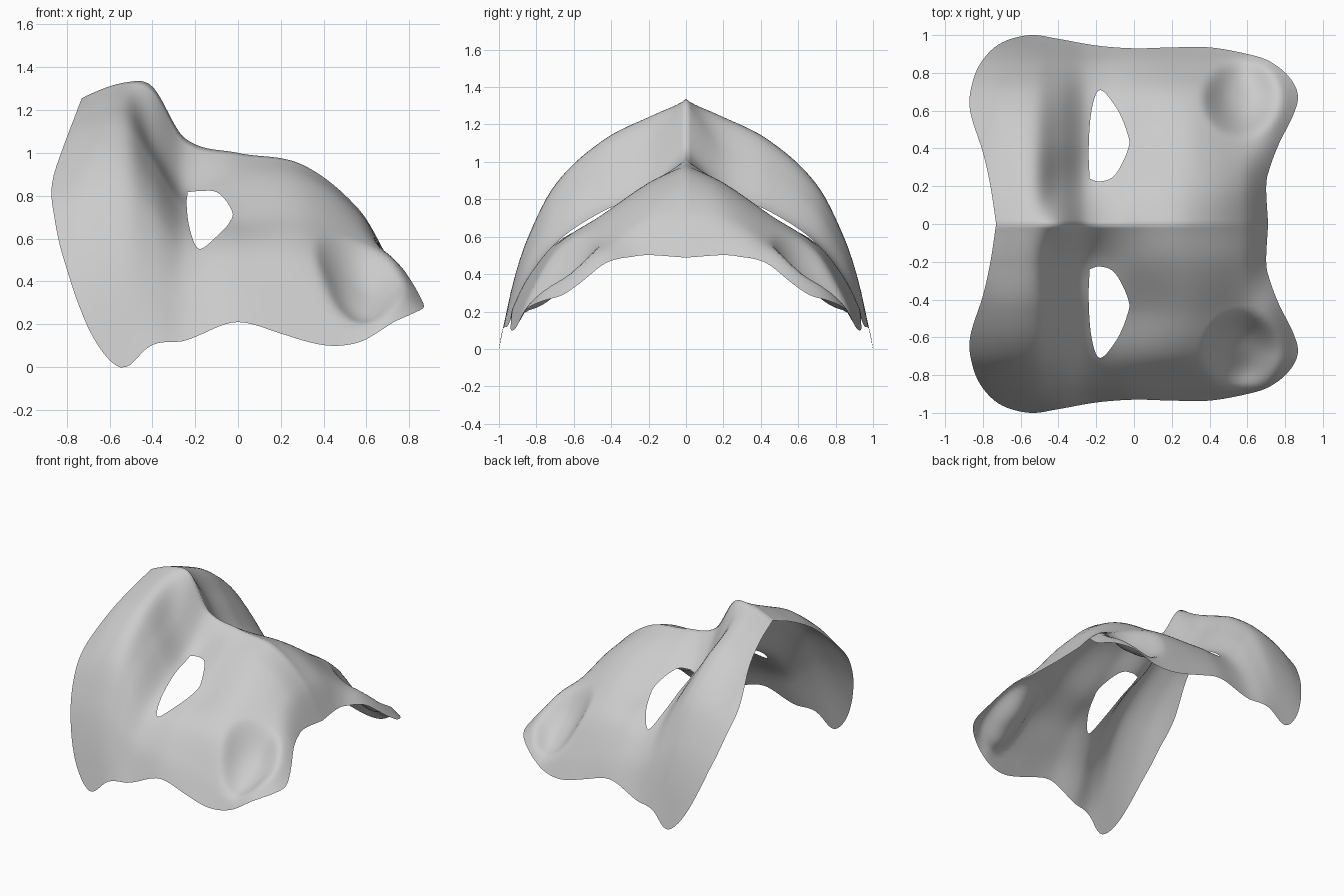
import bpy, bmesh, math
from mathutils import Vector
from mathutils.geometry import delaunay_2d_cdt

cube = bpy.data.objects.get("Cube")
if cube:
    bpy.data.objects.remove(cube, do_unlink=True)


def spline(ts, vs, t):
    """Smooth cubic through the values vs at the knots ts."""
    t = min(max(t, ts[0]), ts[-1])
    last = len(ts) - 1
    i = max(k for k in range(last) if ts[k] <= t)

    def slope(k):
        a, b = max(k - 1, 0), min(k + 1, last)
        return (vs[b] - vs[a]) / (ts[b] - ts[a])

    h = ts[i + 1] - ts[i]
    u = (t - ts[i]) / h
    bend = (1 - u) * (slope(i) * h - (vs[i + 1] - vs[i]))
    bend -= u * (slope(i + 1) * h - (vs[i + 1] - vs[i]))
    return vs[i] + u * (vs[i + 1] - vs[i]) + u * (1 - u) * bend


def smooth_path(points, steps):
    ts = list(range(len(points)))
    xs, ys = zip(*points)
    count = (len(points) - 1) * steps
    return [Vector((spline(ts, xs, k / steps), spline(ts, ys, k / steps)))
            for k in range(count + 1)]


def inside(p, loop):
    hit = False
    for a, b in zip(loop, loop[1:] + loop[:1]):
        if (a.y > p.y) != (b.y > p.y):
            if p.x < a.x + (p.y - a.y) * (b.x - a.x) / (b.y - a.y):
                hit = not hit
    return hit


# Cross-sections of the shell: height from the ridge outwards, brow to chin
OUT = [0, .2, .45, .7, .85, .93, 1]
SECTIONS = {
    -.87: [1.17, 1.12, .98, .75, .47, .22, -.05],
    -.7: [1.27, 1.2, 1.08, .85, .56, .31, 0],
    -.52: [1.33, 1.23, 1.1, .87, .58, .33, 0],
    -.4: [1.31, 1.06, .95, .76, .5, .28, .03],
    -.25: [1.07, .85, .74, .58, .38, .18, 0],
    0: [1, .88, .7, .56, .37, .21, 0],
    .3: [.945, .87, .71, .53, .3, .14, 0],
    .57: [.73, .7, .58, .42, .23, .07, -.05],
    .72: [.47, .47, .51, .39, .22, .08, -.05],
    .87: [.2, .25, .33, .27, .15, .02, -.1],
}
STATIONS = list(SECTIONS)


def height(x, y):
    z = spline(STATIONS, [spline(OUT, row, y) for row in SECTIONS.values()], x)
    # Round cheek dimple
    r = math.hypot(x - .57, y - .67) / .22
    if r < 1:
        z -= .13 * (1 - r ** 3) ** 2
    return z


# Plan outline of one half, and the eye opening
half = smooth_path([(-.73, 0), (-.76, .2), (-.8, .38), (-.868, .6), (-.855, .75),
                    (-.8, .87), (-.7, .96), (-.55, 1), (-.4, .98), (-.2, .945),
                    (0, .93), (.2, .935), (.4, .935), (.6, .9), (.72, .86),
                    (.82, .78), (.868, .68), (.84, .57), (.77, .43), (.72, .3),
                    (.7, .2), (.71, 0)], 6)
ridge = [half[-1].lerp(half[0], k / 60) for k in range(1, 60)]
outline = half + ridge
eye = smooth_path([(-.235, .24), (-.18, .225), (-.1, .26), (-.03, .4), (-.035, .48),
                   (-.09, .61), (-.18, .71), (-.225, .6), (-.24, .4), (-.235, .24)], 5)[:-1]

# Fill the half with an even grid joined to both loops
STEP = .024
points = outline + eye
edges = []
for start, n in ((0, len(outline)), (len(outline), len(eye))):
    edges += [(start + k, start + (k + 1) % n) for k in range(n)]
rim = list(points)
for i in range(-37, 38):
    for j in range(1, 42):
        p = Vector((i * STEP, j * STEP))
        if inside(p, outline) and not inside(p, eye):
            if min((p - q).length_squared for q in rim) > (STEP * .5) ** 2:
                points.append(p)
verts, _, faces, *_ = delaunay_2d_cdt(points, edges, [], 0, 1e-5)

bm = bmesh.new()
bv = [bm.verts.new((p.x, p.y, height(p.x, p.y))) for p in verts]
for f in faces:
    c = sum((verts[k] for k in f), Vector((0, 0))) / len(f)
    if inside(c, outline) and not inside(c, eye):
        bm.faces.new([bv[k] for k in f])
bmesh.ops.delete(bm, geom=[v for v in bm.verts if not v.link_faces], context='VERTS')

# Mirror the other half and weld along the ridge
twin = bmesh.ops.duplicate(bm, geom=bm.verts[:] + bm.edges[:] + bm.faces[:])["geom"]
for v in twin:
    if isinstance(v, bmesh.types.BMVert):
        v.co.y = -v.co.y
bmesh.ops.reverse_faces(bm, faces=[f for f in twin if isinstance(f, bmesh.types.BMFace)])
bmesh.ops.remove_doubles(bm, verts=bm.verts[:], dist=1e-4)
for f in bm.faces:
    f.smooth = True

mesh = bpy.data.meshes.new("mask_shell")
bm.to_mesh(mesh)
bm.free()
shell = bpy.data.objects.new("mask_shell", mesh)
bpy.context.collection.objects.link(shell)

grey = bpy.data.materials.new("light_grey")
grey.use_nodes = True
colour = (.6, .6, .6, 1)
grey.diffuse_color = colour
grey.node_tree.nodes["Principled BSDF"].inputs["Base Color"].default_value = colour
mesh.materials.append(grey)
